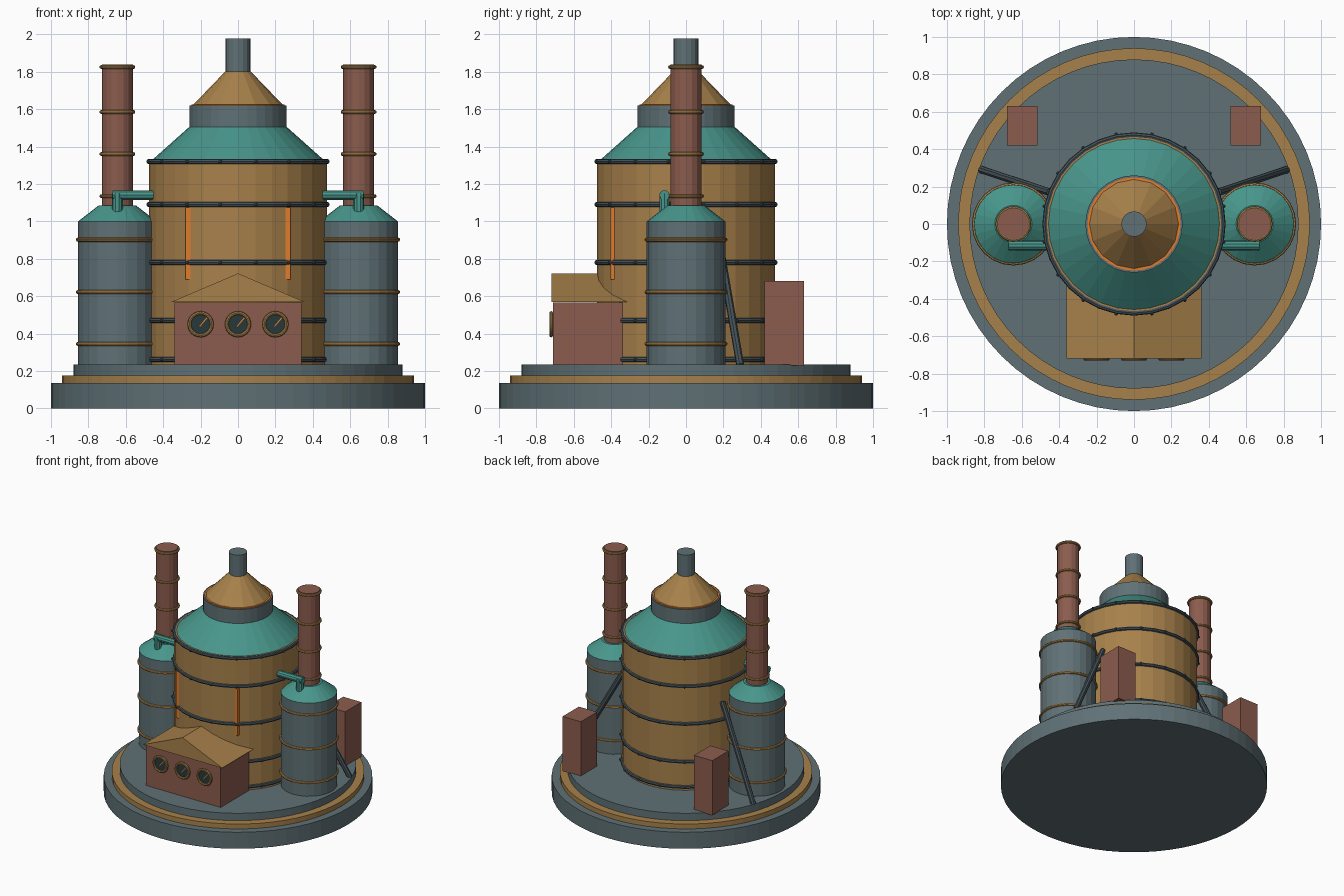
import bpy, bmesh, math
from mathutils import Vector, Matrix

if "Cube" in bpy.data.objects:
    bpy.data.objects.remove(bpy.data.objects["Cube"])


def mat(name, r, g, b):
    m = bpy.data.materials.new(name)
    m.diffuse_color = (r, g, b, 1)
    m.use_nodes = True
    m.node_tree.nodes["Principled BSDF"].inputs["Base Color"].default_value = m.diffuse_color
    return m


SLATE = mat("slate", .115, .165, .18)
IRON = mat("iron", .06, .085, .1)
BRASS = mat("brass", .39, .22, .07)
TEAL = mat("teal", .065, .305, .26)
BRICK = mat("brick", .26, .107, .076)
GLOW = mat("glow", .75, .2, .026)
GLASS = mat("glass", .02, .04, .042)


def finish(name, bm, m):
    bmesh.ops.recalc_face_normals(bm, faces=bm.faces)
    me = bpy.data.meshes.new(name)
    bm.to_mesh(me)
    bm.free()
    me.materials.append(m)
    ob = bpy.data.objects.new(name, me)
    bpy.context.collection.objects.link(ob)
    return ob


def cone(name, m, x, y, z0, z1, r0, r1=None, n=32):
    bm = bmesh.new()
    bmesh.ops.create_cone(bm, cap_ends=True, segments=n, radius1=r0,
                          radius2=r0 if r1 is None else r1, depth=z1 - z0,
                          matrix=Matrix.Translation((x, y, (z0 + z1) / 2)))
    return finish(name, bm, m)


def rod(name, m, a, b, r, n=10):
    a, b = Vector(a), Vector(b)
    q = Vector((0, 0, 1)).rotation_difference(b - a).to_matrix().to_4x4()
    bm = bmesh.new()
    bmesh.ops.create_cone(bm, cap_ends=True, segments=n, radius1=r, radius2=r,
                          depth=(b - a).length,
                          matrix=Matrix.Translation((a + b) / 2) @ q)
    return finish(name, bm, m)


def box(name, m, lo, hi, tilt=0):
    lo, hi = Vector(lo), Vector(hi)
    bm = bmesh.new()
    bmesh.ops.create_cube(bm, size=1, matrix=Matrix.Translation((lo + hi) / 2)
                          @ Matrix.Rotation(tilt, 4, 'Y')
                          @ Matrix.Diagonal((*(hi - lo), 1)))
    return finish(name, bm, m)


def ring(name, m, loc, r, t, n=32, upright=False):
    bpy.ops.mesh.primitive_torus_add(
        location=loc, major_radius=r, minor_radius=t, major_segments=n, minor_segments=8,
        rotation=(math.pi / 2 if upright else 0, 0, 0))
    ob = bpy.context.object
    ob.name = name
    ob.data.materials.append(m)


# stepped round base
cone("base_plinth", SLATE, 0, 0, 0, .135, 1, n=64)
cone("base_brass_step", BRASS, 0, 0, .135, .175, .94, n=64)
cone("base_deck", SLATE, 0, 0, .175, .235, .88, n=64)

# central boiler, shoulder, collar, cap and vent
cone("boiler_body", BRASS, 0, 0, .235, 1.33, .475)
cone("boiler_shoulder", TEAL, 0, 0, 1.33, 1.51, .457, .255)
cone("boiler_collar", SLATE, 0, 0, 1.5, 1.62, .26)
cone("glow_ring", GLOW, 0, 0, 1.61, 1.625, .249)
cone("boiler_cap", BRASS, 0, 0, 1.62, 1.81, .243, .06, n=16)
cone("top_vent", SLATE, 0, 0, 1.78, 1.977, .068, n=16)

# boiler bands with rivets
rivets = bmesh.new()
for z in (.262, .47, .78, 1.09, 1.32):
    ring("boiler_band", IRON, (0, 0, z), .476, .014)
    for k in range(16):
        a = math.tau * (k + .5) / 16
        bmesh.ops.create_icosphere(rivets, subdivisions=1, radius=.011, matrix=Matrix.Translation(
            (.489 * math.cos(a), .489 * math.sin(a), z)))
finish("band_rivets", rivets, IRON)

# mirrored side equipment
for s in (-1, 1):
    x = .645 * s
    cone("side_tank", SLATE, x, 0, .235, 1.0, .21, n=24)
    cone("tank_top", TEAL, x, 0, 1.0, 1.085, .21, .1, n=24)
    for z in (.345, .622, .902):
        ring("tank_band", BRASS, (x, 0, z), .211, .011, 24)
    cone("smoke_stack", BRICK, x, 0, 1.07, 1.84, .083, n=16)
    for z in (1.135, 1.36, 1.585, 1.825):
        ring("stack_band", BRASS, (x, 0, z), .086, .01, 20)
    # elbow pipe from boiler to tank
    rod("feed_pipe", TEAL, (.43 * s, -.115, 1.14), (.672 * s, -.115, 1.14), .027)
    rod("feed_pipe_drop", TEAL, (x, -.115, 1.15), (x, -.115, 1.03), .029)
    # slanted brace, rear cabinet, light slit
    rod("brace", IRON, (.45 * s, .17, .93), (.815 * s, .29, .23), .021, 8)
    xs = sorted((.515 * s, .68 * s))
    box("rear_cabinet", BRICK, (xs[0], .42, .23), (xs[1], .63, .68))
    box("light_slit", GLOW, (.267 * s - .0125, -.405, .69), (.267 * s + .0125, -.38, 1.075))

# control house
box("control_house", BRICK, (-.34, -.71, .23), (.34, -.34, .565))
bm = bmesh.new()
tri = [bm.verts.new((x, -.72, z)) for x, z in ((-.36, .568), (.36, .568), (0, .722))]
face = bm.faces.new(tri)
out = bmesh.ops.extrude_face_region(bm, geom=[face], use_keep_orig=True)
bmesh.ops.translate(bm, vec=(0, .405, 0),
                    verts=[v for v in out["geom"] if isinstance(v, bmesh.types.BMVert)])
finish("house_roof", bm, BRASS)

# gauges
for x in (-.2, 0, .2):
    rod("gauge_face", GLASS, (x, -.7, .45), (x, -.722, .45), .06, 24)
    ring("gauge_rim", BRASS, (x, -.721, .45), .06, .01, 24, True)
    box("gauge_needle", GLOW, (x + .012, -.728, .432), (x + .018, -.72, .492), math.radians(40))
